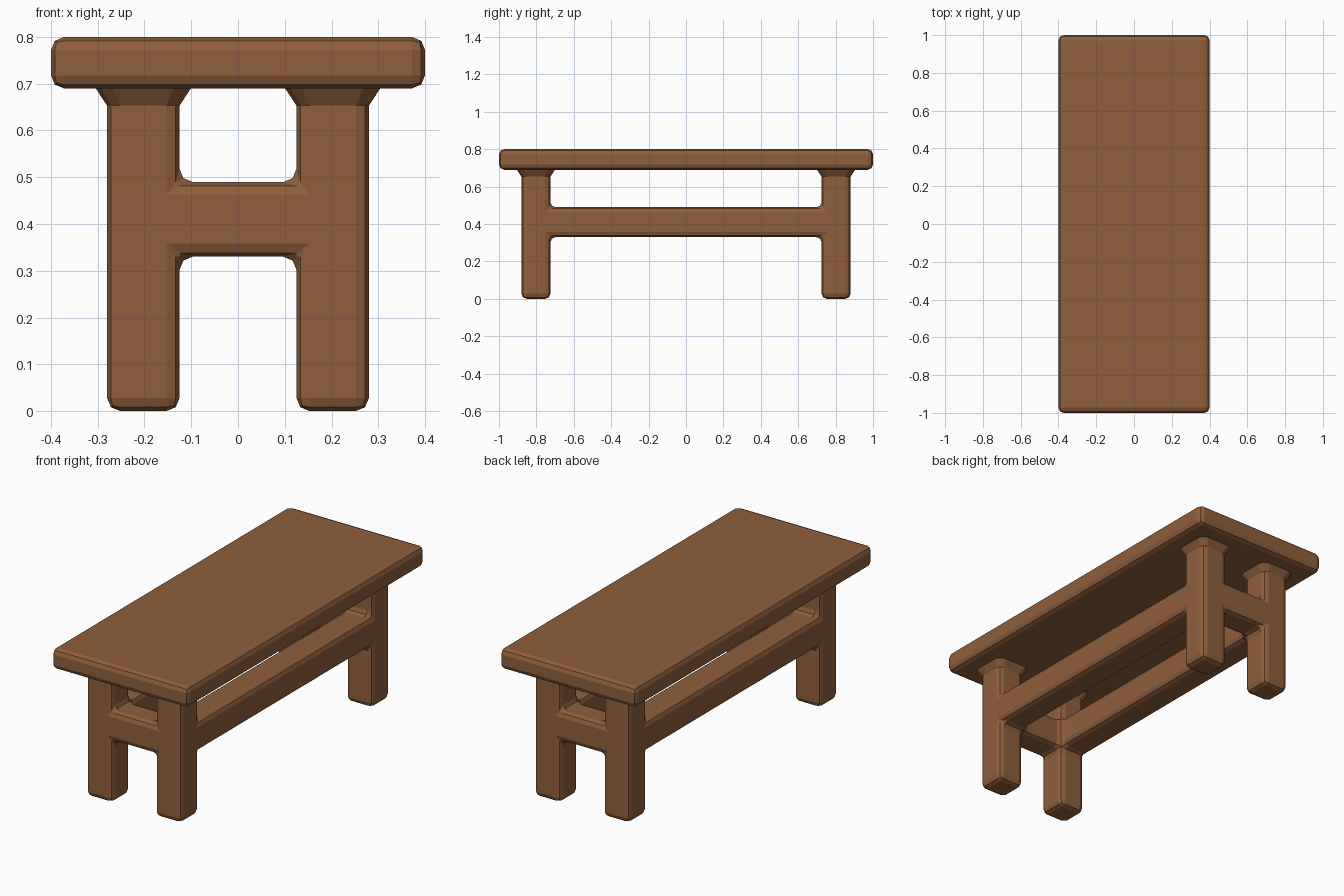
import bpy, bmesh
from itertools import product

if "Cube" in bpy.data.objects:
    bpy.data.objects.remove(bpy.data.objects["Cube"])

wood = bpy.data.materials.new("wood")
wood.diffuse_color = (0.28, 0.115, 0.045, 1)
wood.use_nodes = True
wood.node_tree.nodes["Principled BSDF"].inputs["Base Color"].default_value = wood.diffuse_color


def add_object(name, bm, bevel=0.0):
    bmesh.ops.recalc_face_normals(bm, faces=bm.faces)
    mesh = bpy.data.meshes.new(name)
    bm.to_mesh(mesh)
    bm.free()
    mesh.materials.append(wood)
    ob = bpy.data.objects.new(name, mesh)
    bpy.context.collection.objects.link(ob)
    if bevel:
        mod = ob.modifiers.new("rounded_edges", 'BEVEL')
        mod.width = bevel
        mod.segments = 2
        mod.limit_method = 'ANGLE'
    return ob


# Table top: rounded slab
bm = bmesh.new()
bmesh.ops.create_cube(bm, size=1)
for v in bm.verts:
    v.co = (v.co.x * 0.8, v.co.y * 2, 0.745 + v.co.z * 0.11)
add_object("table_top", bm, 0.028)

# Legs and stretchers: one solid skinned from a grid of filled cells
grid = [(-0.28, -0.125, 0.125, 0.28),
        (-0.88, -0.725, 0.725, 0.88),
        (0.0, 0.33, 0.49, 0.74)]


def filled(c):
    if min(c) < 0 or max(c) > 2:
        return False
    x, y, z = c
    leg = x != 1 and y != 1
    stretcher = z == 1 and (x != 1 or y != 1)
    return leg or stretcher


bm = bmesh.new()
for cell in product(range(3), repeat=3):
    if not filled(cell):
        continue
    for axis, side in product(range(3), (0, 1)):
        near = list(cell)
        near[axis] += 2 * side - 1
        if filled(near):
            continue
        corners = []
        for a, b in ((0, 0), (1, 0), (1, 1), (0, 1)):
            i = list(cell)
            i[axis] += side
            i[(axis + 1) % 3] += a
            i[(axis + 2) % 3] += b
            corners.append(bm.verts.new([grid[k][i[k]] for k in range(3)]))
        bm.faces.new(corners)
bmesh.ops.remove_doubles(bm, verts=bm.verts, dist=0.0001)
bmesh.ops.recalc_face_normals(bm, faces=bm.faces)
bmesh.ops.dissolve_limit(bm, angle_limit=0.01, verts=bm.verts, edges=bm.edges)
add_object("leg_frame", bm, 0.028)

# Flared collars where the legs meet the top
outline = [(1, 0.64), (0.885, 0.885), (0.64, 1)]
ring = []
for sx, sy in ((1, 1), (-1, 1), (-1, -1), (1, -1)):
    pts = [(sx * x, sy * y) for x, y in outline]
    ring += pts if sx * sy > 0 else pts[::-1]
for sx, sy in product((-1, 1), repeat=2):
    bm = bmesh.new()
    loops = [[bm.verts.new((sx * 0.2025 + x * r, sy * 0.8025 + y * r, z))
              for x, y in ring] for r, z in ((0.0775, 0.653), (0.103, 0.692))]
    for i in range(len(ring)):
        j = (i + 1) % len(ring)
        bm.faces.new((loops[0][i], loops[0][j], loops[1][j], loops[1][i]))
    bm.faces.new(loops[0][::-1])
    bm.faces.new(loops[1])
    name = "leg_collar_" + ("front_" if sy < 0 else "back_") + ("left" if sx < 0 else "right")
    add_object(name, bm)
